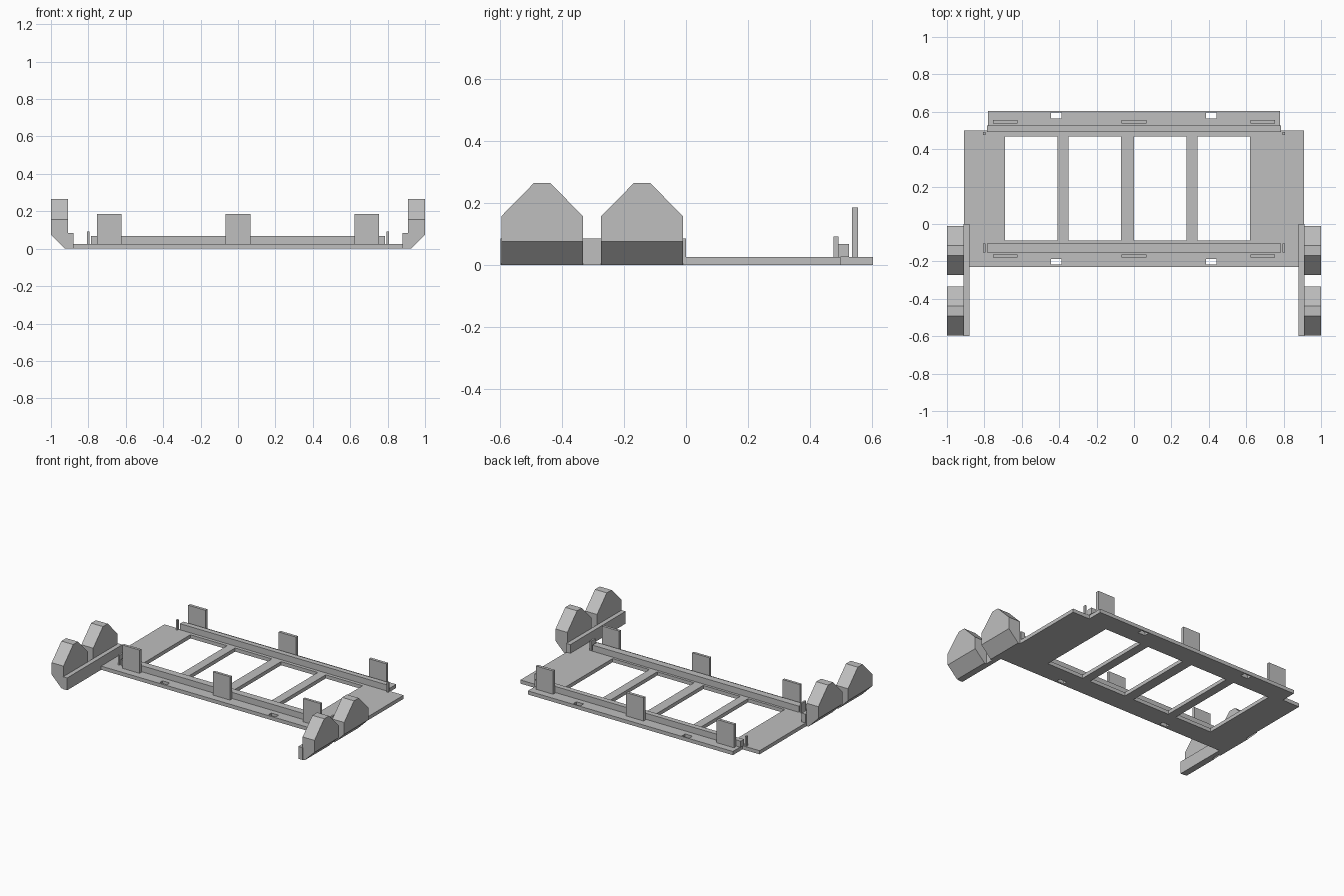
import bpy, bmesh
from mathutils import Vector

if "Cube" in bpy.data.objects:
    bpy.data.objects.remove(bpy.data.objects["Cube"])

grey = bpy.data.materials.new("mid_grey")
grey.diffuse_color = (0.52, 0.52, 0.52, 1)
grey.use_nodes = True
grey.node_tree.nodes["Principled BSDF"].inputs["Base Color"].default_value = grey.diffuse_color


def finish(name, bm):
    bmesh.ops.recalc_face_normals(bm, faces=bm.faces[:])
    mesh = bpy.data.meshes.new(name)
    bm.to_mesh(mesh)
    bm.free()
    mesh.materials.append(grey)
    obj = bpy.data.objects.new(name, mesh)
    bpy.context.collection.objects.link(obj)
    return obj


def box(name, x, y, z):
    bm = bmesh.new()
    bmesh.ops.create_cube(bm, size=1)
    for v in bm.verts:
        v.co = [lo + (c + 0.5) * (hi - lo) for c, (lo, hi) in zip(v.co, (x, y, z))]
    return finish(name, bm)


def extrude(bm, faces, vec):
    res = bmesh.ops.extrude_face_region(bm, geom=faces)
    bmesh.ops.translate(bm, vec=vec, verts=[g for g in res["geom"] if isinstance(g, bmesh.types.BMVert)])


PLATE_TOP = 0.025

# Base plate: grid cells kept unless they fall in a window, slot or corner notch
openings = [(-0.69, -0.41, -0.088, 0.468), (-0.35, -0.07, -0.088, 0.468),
            (0.0, 0.28, -0.088, 0.468), (0.34, 0.62, -0.088, 0.468),
            (-0.91, -0.78, 0.5, 0.605), (0.78, 0.91, 0.5, 0.605)]
for sx in (-0.443, 0.385):
    openings += [(sx, sx + 0.055, -0.217, -0.188), (sx, sx + 0.055, 0.563, 0.597)]
xs = sorted({-0.91, 0.91} | {v for o in openings for v in o[:2]})
ys = sorted({-0.23, 0.605} | {v for o in openings for v in o[2:]})
bm = bmesh.new()
for x0, x1 in zip(xs, xs[1:]):
    for y0, y1 in zip(ys, ys[1:]):
        cx, cy = (x0 + x1) / 2, (y0 + y1) / 2
        if not any(a < cx < b and c < cy < d for a, b, c, d in openings):
            bm.faces.new([bm.verts.new((x, y, 0)) for x, y in ((x0, y0), (x1, y0), (x1, y1), (x0, y1))])
bmesh.ops.remove_doubles(bm, verts=bm.verts[:], dist=1e-5)
extrude(bm, bm.faces[:], (0, 0, PLATE_TOP))
finish("base_plate", bm)

# Long rails with upright tabs and end posts
rows = {"front": ((-0.153, -0.105), (-0.18, -0.162), (-0.153, -0.105)),
        "back": ((0.491, 0.527), (0.536, 0.556), (0.477, 0.493))}
for row, (rail_y, tab_y, post_y) in rows.items():
    box(row + "_rail", (-0.785, 0.785), rail_y, (PLATE_TOP, 0.067))
    for i, cx in enumerate((-0.688, 0, 0.688)):
        box(f"{row}_tab_{i}", (cx - 0.066, cx + 0.066), tab_y, (PLATE_TOP, 0.185))
    for side, x in (("left", (-0.807, -0.795)), ("right", (0.795, 0.807))):
        box(f"{row}_{side}_post", x, post_y, (PLATE_TOP, 0.092))


# Tapered pod with a chamfered lower outer edge
def pod(name, side, yc):
    half, flat = 0.132, 0.026
    profile = [(-half, 0), (half, 0), (half, 0.157), (flat, 0.265), (-flat, 0.265), (-half, 0.157)]
    bm = bmesh.new()
    face = bm.faces.new([bm.verts.new((side * 0.91, yc + y, z)) for y, z in profile])
    extrude(bm, [face], (side * 0.09, 0, 0))
    res = bmesh.ops.bisect_plane(bm, geom=bm.verts[:] + bm.edges[:] + bm.faces[:],
                                 plane_co=(side * 1.0, 0, 0.075),
                                 plane_no=Vector((side, 0, -1)), clear_outer=True)
    bmesh.ops.holes_fill(bm, edges=[e for e in bm.edges if e.is_boundary])
    finish(name, bm)


# Side arms carrying two pods each
for side, label in ((-1, "left"), (1, "right")):
    box(label + "_arm", sorted((side * 0.88, side * 0.911)), (-0.6, 0.0), (0, 0.085))
    pod(label + "_front_pod", side, -0.465)
    pod(label + "_rear_pod", side, -0.142)
